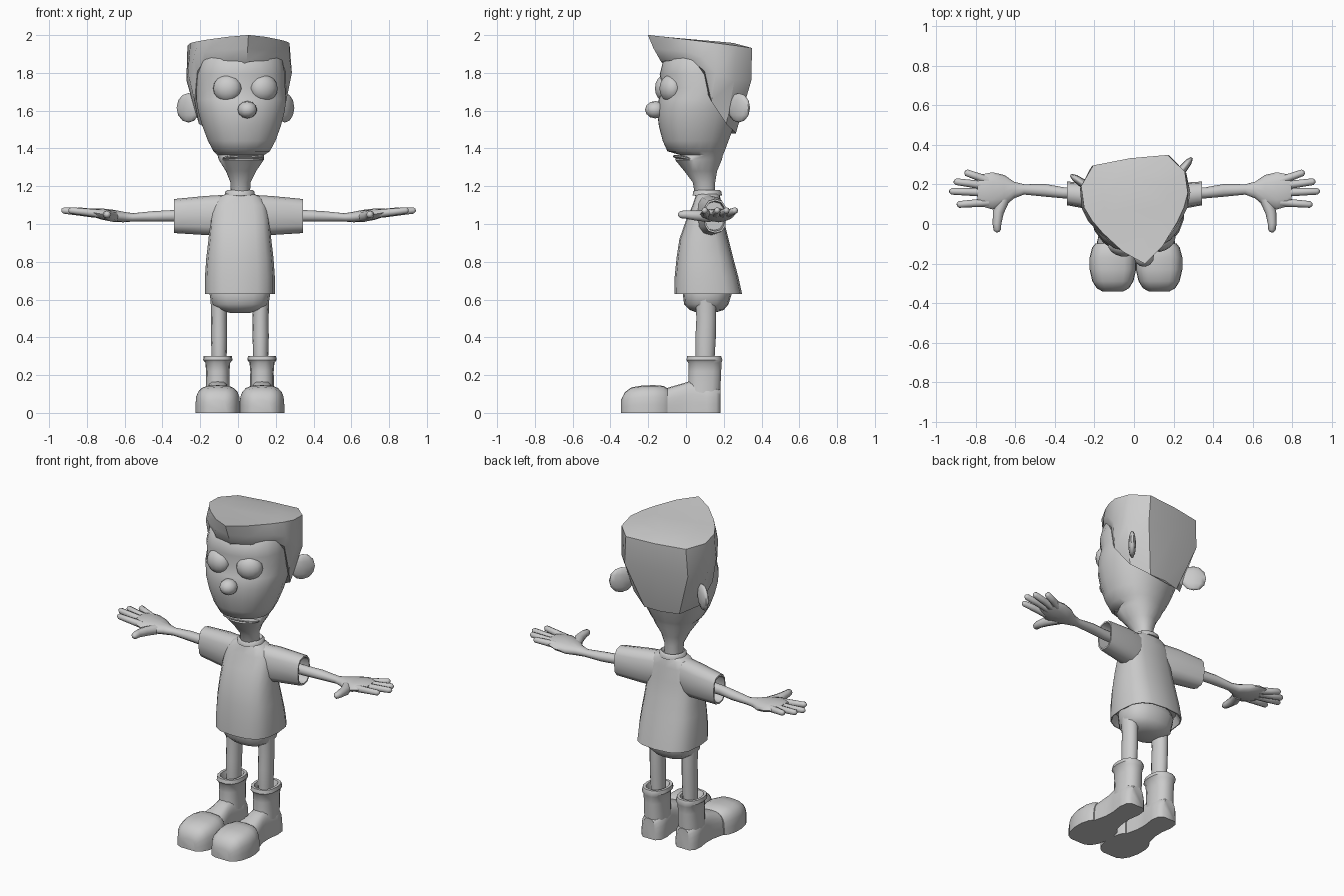
import bpy, bmesh, math
from mathutils import Matrix, Vector

if "Cube" in bpy.data.objects:
    bpy.data.objects.remove(bpy.data.objects["Cube"])

CX = 0.01                                   # body centre line
grey = bpy.data.materials.new("plain_grey")
grey.diffuse_color = (0.6, 0.6, 0.6, 1)
grey.use_nodes = True
grey.node_tree.nodes["Principled BSDF"].inputs["Base Color"].default_value = grey.diffuse_color

# the head is turned slightly to one side about the neck
PIVOT = Vector((CX, 0.12, 0))
TURN = Matrix.Translation(PIVOT) @ Matrix.Rotation(math.radians(8), 4, 'Z') @ Matrix.Translation(-PIVOT)


def finish(name, bm, angle=40, matrix=None):
    if matrix:
        bmesh.ops.transform(bm, matrix=matrix, verts=bm.verts)
    bmesh.ops.recalc_face_normals(bm, faces=bm.faces)
    mesh = bpy.data.meshes.new(name)
    bm.to_mesh(mesh)
    bm.free()
    mesh.materials.append(grey)
    obj = bpy.data.objects.new(name, mesh)
    bpy.context.collection.objects.link(obj)
    bpy.ops.object.select_all(action='DESELECT')
    obj.select_set(True)
    bpy.context.view_layer.objects.active = obj
    bpy.ops.object.shade_smooth_by_angle(angle=math.radians(angle))
    return obj


def loft(name, rings, angle=40, matrix=None):
    """Skin a list of equal rings and cap both ends."""
    bm = bmesh.new()
    vs = [[bm.verts.new(p) for p in r] for r in rings]
    n = len(rings[0])
    for a, b in zip(vs, vs[1:]):
        for i in range(n):
            j = (i + 1) % n
            bm.faces.new((a[i], a[j], b[j], b[i]))
    bm.faces.new(vs[0][::-1])
    bm.faces.new(vs[-1])
    return finish(name, bm, angle, matrix)


def oval(rx, ry, power=2.0, n=16):
    """Superellipse outline points."""
    pts = []
    for i in range(n):
        a = 2 * math.pi * i / n
        c, s = math.cos(a), math.sin(a)
        pts.append((rx * math.copysign(abs(c) ** (2 / power), c),
                    ry * math.copysign(abs(s) ** (2 / power), s)))
    return pts


def ring_z(z, hw, y0, y1, power=2.0, x=CX, n=16):
    return [(x + u, (y0 + y1) / 2 + v, z) for u, v in oval(hw, (y1 - y0) / 2, power, n)]


def ring_x(x, y, z, hy, hz, power=2.0, n=12):
    return [(x, y + u, z + v) for u, v in oval(hy, hz, power, n)]


def ball(name, loc, size, rot=(0, 0, 0), seg=16, matrix=None):
    bm = bmesh.new()
    bmesh.ops.create_uvsphere(bm, u_segments=seg, v_segments=max(6, seg // 2), radius=1)
    m = Matrix.Translation(loc)
    for ang, axis in zip(rot, 'XYZ'):
        m = m @ Matrix.Rotation(ang, 4, axis)
    bmesh.ops.transform(bm, matrix=m @ Matrix.Diagonal((*size, 1)), verts=bm.verts)
    return finish(name, bm, 60, matrix)


def tube(name, path, radii, n=8):
    """Round limb along a path with a tapered tip."""
    rings = []
    pts = [Vector(p) for p in path]
    for i, (p, r) in enumerate(zip(pts, radii)):
        d = pts[min(i + 1, len(pts) - 1)] - pts[max(i - 1, 0)]
        q = d.to_track_quat('Z', 'Y')
        rings.append([p + q @ Vector((u, v, 0)) for u, v in oval(r, r, 2, n)])
    return loft(name, rings, 60)


# head and neck: z, half width, front y, back y
head = [(1.14, .05, .05, .155), (1.22, .053, .035, .155), (1.28, .08, -.01, .165),
        (1.34, .12, -.06, .19), (1.365, .125, -.03, .195), (1.385, .15, -.10, .205),
        (1.44, .18, -.125, .225), (1.52, .21, -.145, .255), (1.6, .232, -.155, .28),
        (1.66, .24, -.145, .285), (1.72, .238, -.12, .285), (1.79, .235, -.14, .285),
        (1.87, .22, -.12, .27), (1.93, .17, -.06, .25)]
loft("head", [ring_z(*r, 2.2, n=20) for r in head], 50, TURN)

# lower lip, nose, eyes, ears
ball("lower_lip", (CX, -.01, 1.348), (.115, .062, .014), (-.2, 0, 0), 14, TURN)
ball("nose", (CX, -.165, 1.605), (.052, .055, .046), (0, 0, 0), 12, TURN)
for s, side in ((-1, "left"), (1, "right")):
    ball(side + "_eye", (CX + s * .098, -.098, 1.718), (.076, .055, .072), (0, 0, s * .3), 16, TURN)
    ball(side + "_ear", (CX + s * .258, .245, 1.615), (.075, .022, .078), (0, 0, s * .75), 10, TURN)

# swept hair block: columns from front tip to back, each top (x,y), middle and hairline
cols = [((0, -.205), (0, -.175, 1.93), (0, -.135, 1.86)),
        ((.10, -.13), (.115, -.11, 1.92), (.11, -.105, 1.865)),
        ((.19, -.02), (.21, -.015, 1.91), (.205, .0, 1.865)),
        ((.235, .05), (.255, .05, 1.88), (.235, .065, 1.81)),
        ((.265, .12), (.278, .12, 1.80), (.245, .10, 1.65)),
        ((.265, .23), (.272, .22, 1.76), (.21, .185, 1.53)),
        ((.19, .325), (.20, .32, 1.76), (.11, .25, 1.48)),
        ((0, .335), (0, .335, 1.77), (0, .265, 1.48))]


def mirrored(pts):
    pts = [Vector(p) for p in pts]
    other = [Vector((-p.x, p.y, p.z)) for p in pts[-2:0:-1]]
    return [p + Vector((CX, 0, 0)) for p in pts + other]


top = mirrored([(t[0], t[1], 2 - (t[1] + .2) * .13) for t, m, l in cols])
crown = [Vector((CX + (p.x - CX) * .6, .1 + (p.y - .1) * .6, p.z * .4 + 1.963 * .6 + .008)) for p in top]
loft("hair", [mirrored([l for t, m, l in cols]), mirrored([m for t, m, l in cols]), top, crown], 35, TURN)

# shirt body with open hem: z, half width, front y, back y
shirt = [(.68, .165, -.03, .26), (.63, .18, -.058, .29), (.63, .185, -.062, .297),
         (.72, .185, -.06, .277), (.82, .178, -.05, .25), (.92, .166, -.035, .225),
         (1.02, .158, 0, .2), (1.1, .145, .035, .19), (1.145, .11, .05, .18), (1.165, .06, .055, .175)]
loft("shirt", [ring_z(*r, 2.8) for r in shirt], 45)
collar = [(1.15, .08, .035, .19), (1.172, .077, .038, .188), (1.18, .066, .048, .178), (1.165, .055, .06, .165)]
loft("collar", [ring_z(*r) for r in collar], 50)

# shorts
shorts = [(.53, .055, .06, .15), (.545, .11, .02, .2), (.575, .152, -.01, .225),
          (.64, .162, -.018, .245), (.7, .15, 0, .22)]
loft("shorts", [ring_z(*r, 2.4) for r in shorts], 50)

for s, side in ((-1, "left"), (1, "right")):
    X = lambda x: .003 + s * x
    # hollow sleeve
    sl = [(.06, .115, 1.045, .065, .11), (.18, .135, 1.045, .07, .103), (.342, .155, 1.042, .06, .09),
          (.342, .155, 1.042, .052, .08), (.25, .15, 1.042, .05, .075)]
    loft(side + "_sleeve", [ring_x(X(x), y, z, hy, hz, 2.6) for x, y, z, hy, hz in sl], 45)
    # arm widening into the palm
    arm = [(.2, .155, 1.045, .03, .032), (.36, .158, 1.043, .028, .03), (.45, .17, 1.04, .032, .028),
           (.56, .175, 1.035, .026, .022), (.61, .172, 1.037, .042, .028), (.66, .168, 1.043, .08, .032),
           (.72, .168, 1.052, .094, .03), (.77, .17, 1.06, .082, .022), (.795, .172, 1.063, .06, .014)]
    loft(side + "_arm", [ring_x(X(a), b, c, d, e) for a, b, c, d, e in arm], 60)
    # fingers and thumb
    fingers = [((.74, .22), (.86, .263)), ((.76, .195), (.915, .216)),
               ((.76, .16), (.938, .166)), ((.74, .11), (.90, .098))]
    for k, ((x0, y0), (x1, y1)) in enumerate(fingers):
        path = [(X(x0 + (x1 - x0) * t), y0 + (y1 - y0) * t, 1.055 + .018 * t) for t in (0, .5, .93, 1)]
        tube(f"{side}_finger_{k + 1}", path, (.022, .019, .017, .007))
    tube(side + "_thumb", [(X(.66), .13, 1.04), (X(.69), .06, 1.045), (X(.697), .0, 1.05),
                           (X(.695), -.03, 1.05), (X(.693), -.042, 1.05)], (.03, .028, .022, .019, .008))

    # leg
    lx = CX + s * .11
    leg = [(.2, .04, .055, .15), (.3, .04, .05, .152), (.4, .043, .05, .158), (.5, .042, .055, .16), (.6, .045, .05, .16)]
    loft(side + "_leg", [ring_z(*r, 2, lx, 12) for r in leg], 50)
    # boot shaft with a flared cuff
    bx = CX + s * .117
    shaft = [(.06, .065, .0, .18), (.15, .063, .01, .185), (.22, .062, .012, .188), (.265, .066, .01, .19),
             (.28, .078, .0, .195), (.302, .074, .005, .187), (.302, .058, .02, .17), (.26, .045, .045, .155)]
    loft(side + "_boot_shaft", [ring_z(*r, 2.4, bx, 14) for r in shaft], 45)

    # shoe parts are flat-bottomed domes skinned along y
    def dome(y, hw, top):
        pts = [(bx + hw, y, 0), (bx + hw, y, top * .3)]
        pts += [(bx + hw * math.cos(a) ** .6, y, top * (.3 + .7 * math.sin(a) ** .8))
                for a in (math.pi * i / 10 for i in range(1, 5))]
        pts.append((bx, y, top))
        return pts + [(2 * bx - p[0], p[1], p[2]) for p in pts[-2::-1]]

    toe = [(-.343, .05, .07), (-.325, .082, .108), (-.29, .104, .135), (-.23, .118, .145),
           (-.17, .118, .147), (-.12, .105, .143), (-.098, .088, .13)]
    loft(side + "_toe_cap", [dome(*r) for r in toe], 45)
    foot = [(-.13, .085, .12), (-.09, .08, .135), (-.02, .064, .155), (.04, .062, .175),
            (.11, .072, .15), (.16, .066, .14), (.183, .042, .125)]
    loft(side + "_foot", [dome(*r) for r in foot], 45)
